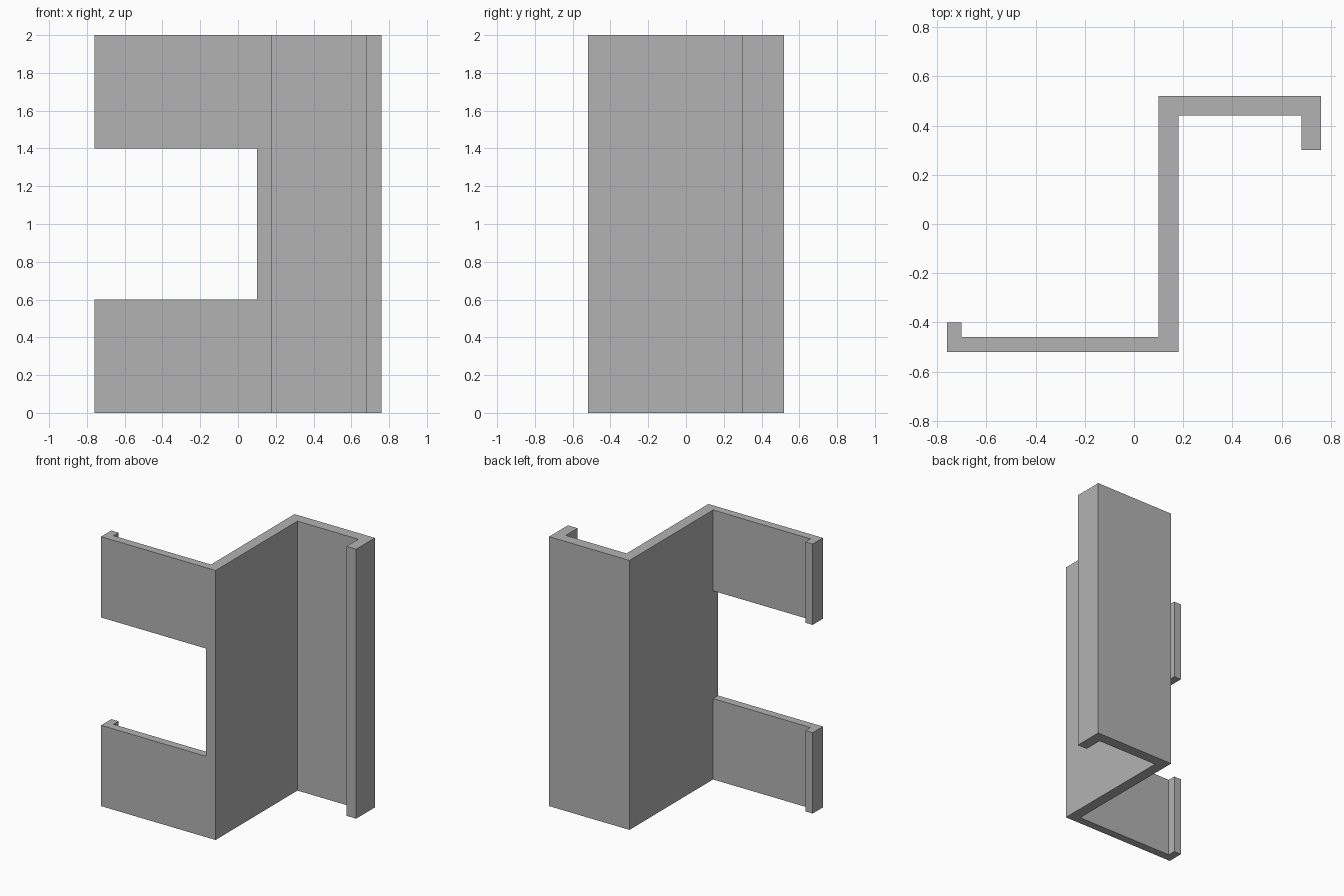
import bpy, bmesh

cube = bpy.data.objects.get("Cube")
if cube:
    bpy.data.objects.remove(cube, do_unlink=True)

GREY = (0.45, 0.45, 0.45, 1.0)
grey = bpy.data.materials.new("plain grey")
grey.use_nodes = True
grey.diffuse_color = GREY
grey.node_tree.nodes["Principled BSDF"].inputs["Base Color"].default_value = GREY


def extrude_outline(name, outline, bottom, top):
    """Stand a flat outline up into a prism."""
    bm = bmesh.new()
    face = bm.faces.new([bm.verts.new((x, y, bottom)) for x, y in outline])
    result = bmesh.ops.extrude_face_region(bm, geom=[face])
    raised = [v for v in result["geom"] if isinstance(v, bmesh.types.BMVert)]
    bmesh.ops.translate(bm, verts=raised, vec=(0, 0, top - bottom))
    bmesh.ops.recalc_face_normals(bm, faces=bm.faces)
    mesh = bpy.data.meshes.new(name)
    bm.to_mesh(mesh)
    bm.free()
    mesh.materials.append(grey)
    obj = bpy.data.objects.new(name, mesh)
    bpy.context.collection.objects.link(obj)
    return obj


# Z-shaped section: thin lipped front flange, web, thick lipped back flange
section = [
    (-0.76, -0.52), (0.18, -0.52), (0.18, 0.44), (0.68, 0.44),
    (0.68, 0.30), (0.76, 0.30), (0.76, 0.52), (0.10, 0.52),
    (0.10, -0.46), (-0.70, -0.46), (-0.70, -0.40), (-0.76, -0.40),
]
channel = extrude_outline("z_channel", section, 0, 2)

# Square notch through the front flange, up to the web
notch = extrude_outline(
    "notch_cutter", [(-1, -0.7), (0.10, -0.7), (0.10, -0.3), (-1, -0.3)], 0.6, 1.4)
notch.hide_render = True
notch.hide_viewport = False

cut = channel.modifiers.new("notch", 'BOOLEAN')
cut.operation = 'DIFFERENCE'
cut.solver = 'EXACT'
cut.object = notch
bpy.context.view_layer.objects.active = channel
bpy.ops.object.modifier_apply(modifier=cut.name)
bpy.data.objects.remove(notch, do_unlink=True)
